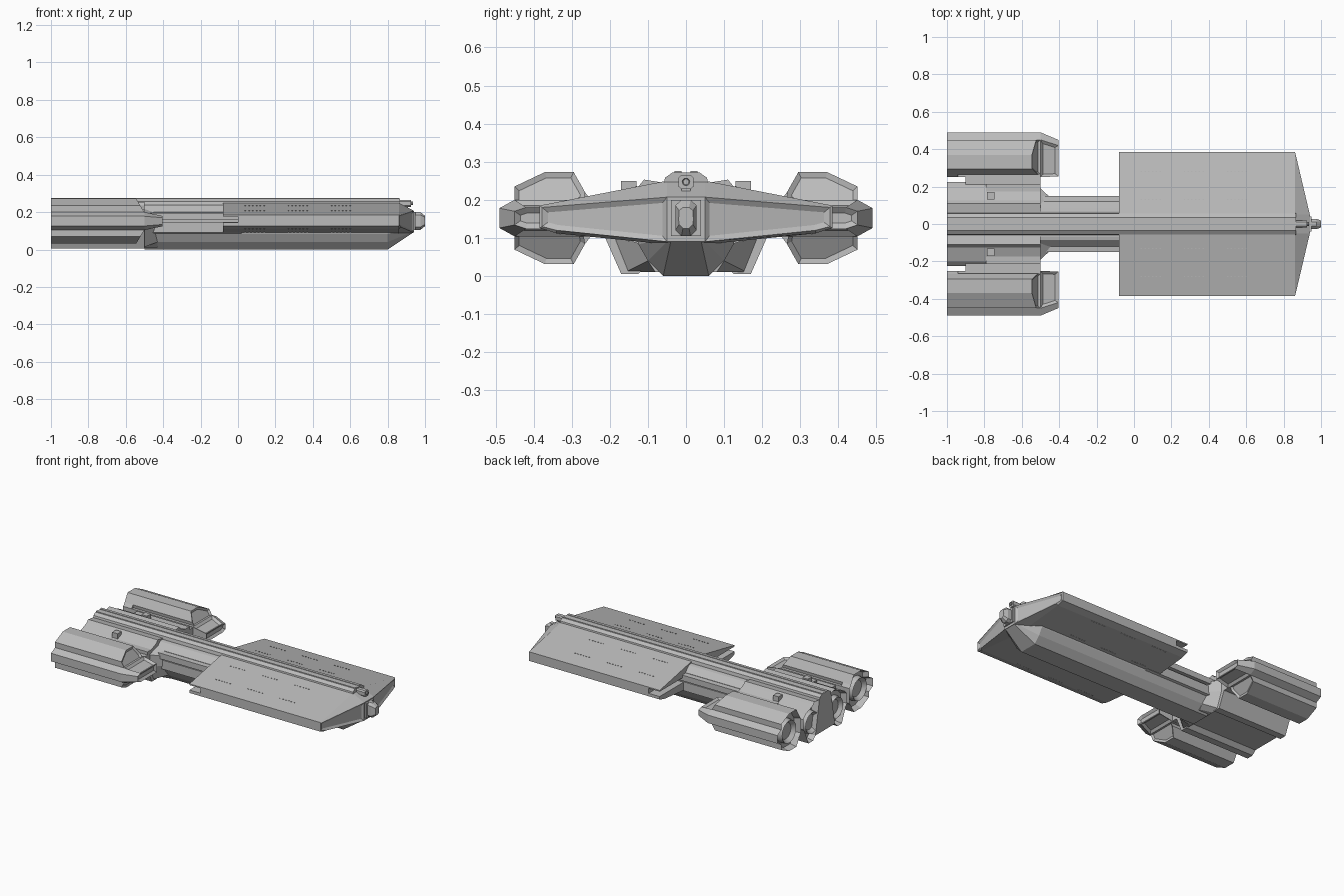
import bpy, bmesh, math
from mathutils import Matrix

cube = bpy.data.objects.get("Cube")
if cube:
    bpy.data.objects.remove(cube, do_unlink=True)

hull = bpy.data.materials.new("hull_grey")
hull.use_nodes = True
hull.diffuse_color = (0.5, 0.5, 0.5, 1)
hull.node_tree.nodes["Principled BSDF"].inputs["Base Color"].default_value = (0.5, 0.5, 0.5, 1)


def finish(name, bm, inset=None, rim=0.015, depth=0.01):
    """Turn a bmesh into an object, recessing the faces picked by inset."""
    bmesh.ops.recalc_face_normals(bm, faces=bm.faces[:])
    bm.normal_update()
    if inset:
        picked = [f for f in bm.faces if inset(f)]
        bmesh.ops.inset_individual(bm, faces=picked, thickness=rim, use_even_offset=True)
        bm.normal_update()
        for f in picked:
            shift = f.normal * -depth
            for v in f.verts:
                v.co += shift
    me = bpy.data.meshes.new(name)
    bm.to_mesh(me)
    bm.free()
    me.materials.append(hull)
    ob = bpy.data.objects.new(name, me)
    bpy.context.collection.objects.link(ob)
    return ob


def loft(name, rings, half=True, inset=None, **kw):
    """Loft (x, [(y, z), ...]) rings; half rings are mirrored over y = 0.
    x may be a function of y and z, for slanted ends."""
    bm = bmesh.new()
    loops = []
    n = len(rings[0][1])
    for x, pts in rings:
        full = pts + [(-y, z) for y, z in reversed(pts)] if half else pts
        loops.append([bm.verts.new((x(abs(y), z) if callable(x) else x, y, z)) for y, z in full])
    for a, b in zip(loops, loops[1:]):
        for i in range(len(a)):
            j = (i + 1) % len(a)
            bm.faces.new((a[i], a[j], b[j], b[i]))
    for end in (loops[0], loops[-1]):
        if half:
            bm.faces.new(end[:n])
            bm.faces.new(end[n:])
            bm.faces.new((end[n - 1], end[n], end[-1], end[0]))
        else:
            bm.faces.new(end)
    return finish(name, bm, inset, **kw)


def box(name, x, y, z):
    ring = [(y[0], z[0]), (y[1], z[0]), (y[1], z[1]), (y[0], z[1])]
    return loft(name, [(x[0], ring), (x[1], ring)], half=False)


def nozzle(name, y, z, r, x0, x1, sides=20, facing=-1):
    """Engine bell along x, with one recessed end face."""
    bm = bmesh.new()
    turn = Matrix.Translation(((x0 + x1) / 2, y, z)) @ Matrix.Rotation(math.pi / 2, 4, 'Y')
    bmesh.ops.create_cone(bm, cap_ends=True, segments=sides, radius1=r * 0.9, radius2=r,
                          depth=x1 - x0, matrix=turn)
    ob = finish(name, bm, lambda f: f.normal.x * facing > 0.9, rim=r * 0.25, depth=r * 0.3)
    bpy.context.view_layer.objects.active = ob
    ob.select_set(True)
    bpy.ops.object.shade_smooth_by_angle(angle=math.radians(35))
    ob.select_set(False)


def aft(f):
    return f.normal.x < -0.9


# Broad forward hull with a swept, panelled nose
section = [(0.05, 0.25), (0.384, 0.185), (0.384, 0.126), (0.34, 0.112), (0.05, 0.083)]
brow = [(0.05, 0.207), (0.378, 0.18), (0.378, 0.13), (0.34, 0.12), (0.05, 0.09)]
loft("forward_hull", [(0, section), (0.86, section),
                      (lambda y, z: 0.94 - 0.235 * (y - 0.05), brow)],
     inset=lambda f: f.normal.x > 0.8 and len(f.verts) == 5, rim=0.014, depth=0.008)
upper = [(0.05, 0.25), (0.384, 0.185), (0.384, 0.177), (0.05, 0.177)]
lower = [(0.05, 0.145), (0.384, 0.145), (0.384, 0.126), (0.34, 0.112), (0.05, 0.083)]
for name, lip in (("upper_aft_lip", upper), ("lower_aft_lip", lower)):
    loft(name, [(-0.08, lip), (0.01, lip)])

# Keel below the hull, rising to the bow
keel = [(0.13, 0.1), (0.125, 0.083), (0.1, 0.04), (0.06, 0)]
loft("keel", [(-0.5, keel), (0.8, keel),
              (0.935, [(0.05, 0.11), (0.05, 0.1), (0.045, 0.095), (0.04, 0.09)])])

# Neck and its side rails
neck = [(0.07, 0.238), (0.085, 0.235), (0.12, 0.2), (0.12, 0.08), (0.1, 0.04)]
loft("neck", [(-0.55, neck), (0.02, neck)])
rail_upper = [(0.1, 0.2), (0.15, 0.195), (0.15, 0.158), (0.1, 0.158)]
rail_lower = [(0.1, 0.148), (0.14, 0.148), (0.14, 0.09), (0.1, 0.075)]
for name, rail in (("upper_rail", rail_upper), ("lower_rail", rail_lower)):
    loft(name, [(-0.55, rail), (0.02, rail)])

# Dorsal spine with twin ridges
spine = [(0.035, 0.272), (0.055, 0.258), (0.06, 0.235)]
loft("spine", [(-1, spine), (0.865, spine)])
for s in (-1, 1):
    box("spine_ridge", (-1, 0.86), sorted((s * 0.012, s * 0.03)), (0.27, 0.275))

# Stern block
stern = [(0.06, 0.245), (0.11, 0.253), (0.125, 0.235), (0.2, 0.205), (0.225, 0.18),
         (0.225, 0.115), (0.212, 0.1), (0.17, 0.005), (0.125, 0.005), (0.1, 0.03)]
loft("stern_block", [(-1, stern), (-0.5, stern)],
     inset=lambda f: aft(f) and len(f.verts) > 4, rim=0.012, depth=0.04)
collar = [(0.1, 0.22), (0.2, 0.19), (0.2, 0.11), (0.16, 0.01), (0.1, 0.01)]
throat = [(0.1, 0.2), (0.125, 0.17), (0.125, 0.11), (0.1, 0.04), (0.08, 0.01)]
loft("stern_collar", [(-0.51, collar), (-0.43, throat)])

# Engine pods, connecting arms and stern details on both sides
mid = 0.152
lobe = [(0.27, 0.19), (0.265, 0.22), (0.295, 0.273), (0.37, 0.273), (0.45, 0.235), (0.45, 0.19)]
waist = [(0.25, 0.2), (0.45, 0.2), (0.49, 0.178), (0.49, 0.126), (0.45, 0.104), (0.25, 0.104)]
prow = [(0.255, 0.18), (0.42, 0.18), (0.45, 0.17), (0.45, 0.134), (0.42, 0.124), (0.255, 0.124)]
shell = [(0.25, 0.2), (0.265, 0.22), (0.295, 0.273), (0.37, 0.273), (0.45, 0.235), (0.45, 0.2),
         (0.49, 0.178)]
shell += [(y, 2 * mid - z) for y, z in reversed(shell)]
for s, side in ((1, "left"), (-1, "right")):
    def flip(pts, up=1):
        return [(s * y, mid + up * (z - mid)) for y, z in pts]

    for up, level in ((1, "upper"), (-1, "lower")):
        def slant(y, z):
            return -0.545 + 0.6 * (0.273 - mid - up * (z - mid))
        loft(f"{side}_{level}_pod_lobe", [(-0.96, flip(lobe, up)), (slant, flip(lobe, up))],
             half=False, inset=lambda f: f.normal.x > 0.5, rim=0.012, depth=0.01)
    loft(f"{side}_pod_waist", [(-0.96, flip(waist)), (-0.5, flip(waist)), (-0.405, flip(prow))],
         half=False, rim=0.015, depth=0.012,
         inset=lambda f: f.calc_center_median().x > -0.47 and abs(f.normal.z) > 0.9
         or f.normal.x > 0.9)
    loft(f"{side}_pod_rear_frame", [(-1, flip(shell)), (-0.94, flip(shell))],
         half=False, inset=aft, rim=0.014, depth=0.045)
    nozzle(f"{side}_pod_engine", s * 0.362, mid, 0.08, -0.995, -0.94)
    nozzle(f"{side}_stern_engine", s * 0.125, 0.12, 0.075, -0.995, -0.95)
    box(f"{side}_pod_arm", (-0.9, -0.5), sorted((s * 0.2, s * 0.27)), (0.105, 0.195))
    box(f"{side}_stern_deck", (-0.79, -0.5), sorted((s * 0.1, s * 0.215)), (0.18, 0.215))
    box(f"{side}_deck_turret", (-0.785, -0.745), sorted((s * 0.13, s * 0.17)), (0.2, 0.25))

    # Rows of tiny window plates along the hull
    bm = bmesh.new()
    for y, z in ((0.28, 0.2055), (0.13, 0.2345), (0.33, 0.111), (0.15, 0.0925)):
        for start in (0.04, 0.27, 0.5):
            for i in range(6):
                place = Matrix.Translation((start + i * 0.02, s * y, z))
                bmesh.ops.create_cube(bm, size=1, matrix=place @ Matrix.Diagonal((0.008, 0.004, 0.004, 1)))
    finish(f"{side}_window_plates", bm)

# Bow sensor head and dorsal turret
bow = [(0.012, 0.2), (0.028, 0.185), (0.028, 0.12), (0.012, 0.105)]
tip = [(0.008, 0.18), (0.018, 0.172), (0.018, 0.135), (0.008, 0.125)]
loft("bow_sensor", [(0.92, bow), (0.975, bow), (1.0, tip)])
box("bow_bracket", (0.9, 0.95), (-0.04, 0.04), (0.105, 0.2))
box("bow_crossbar", (0.98, 0.998), (-0.02, 0.02), (0.145, 0.155))
turret = [(0.012, 0.265), (0.02, 0.258), (0.02, 0.235), (0.012, 0.228)]
loft("bow_turret", [(0.84, turret), (0.925, turret)])
nozzle("bow_turret_muzzle", 0, 0.247, 0.01, 0.91, 0.935, 10, facing=1)
box("bow_turret_mount", (0.84, 0.91), (-0.012, 0.012), (0.2, 0.235))
